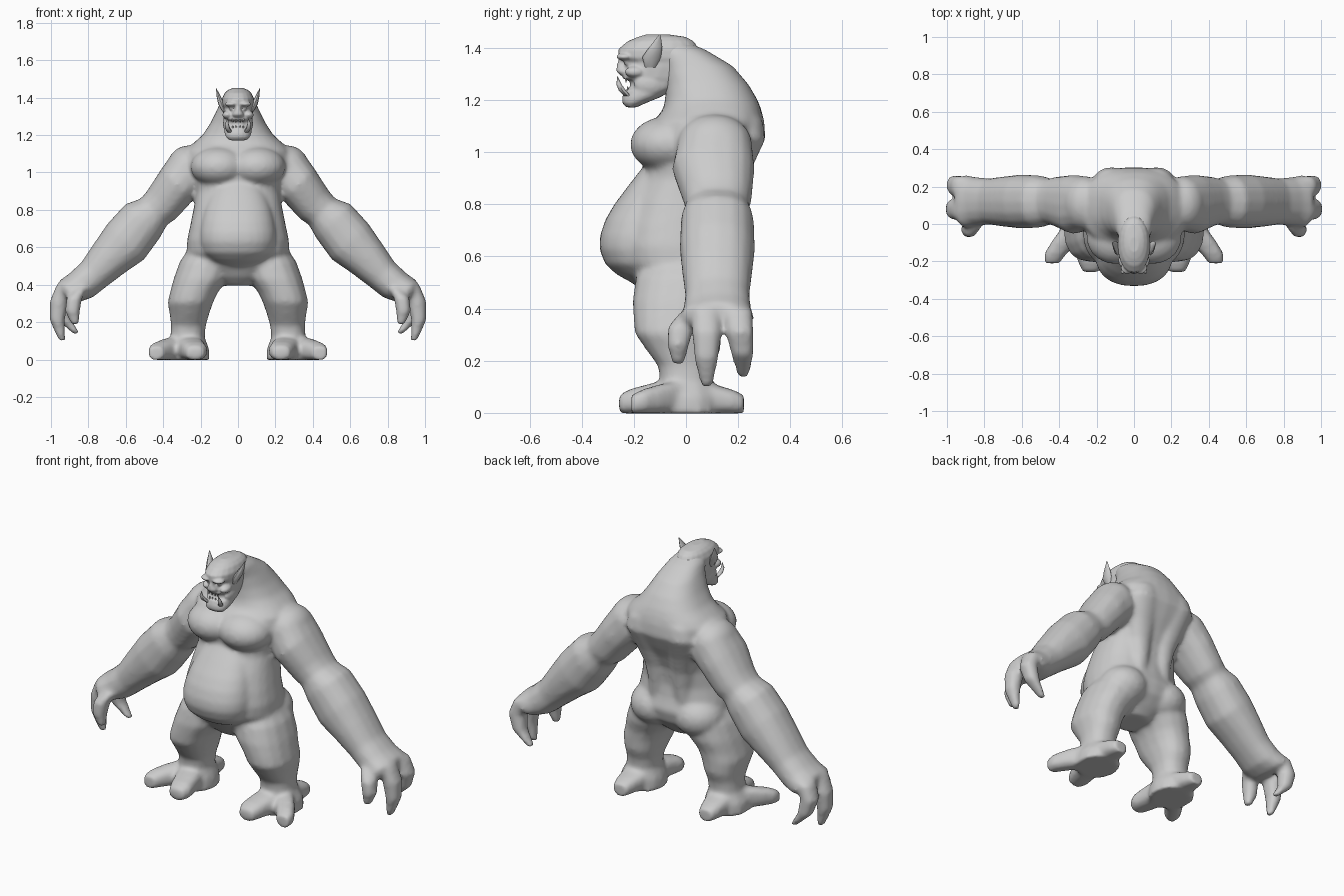
import bpy, bmesh, math
from mathutils import Vector, Matrix

X, Y, Z = Vector((1, 0, 0)), Vector((0, 1, 0)), Vector((0, 0, 1))
ARM = Vector((0.71, 0, 0.70))  # across the sloping arm

skin = bpy.data.materials.new("grey_skin")
skin.diffuse_color = (0.6, 0.6, 0.6, 1)


def loft(bm, rings, u=X, v=Y, mirror=True, n=16, power=2.3):
    """Closed tube through rings (x, y, z, half_u, half_v)."""
    for side in ((1, -1) if mirror else (1,)):
        loops = []
        for x, y, z, ru, rv in rings:
            loop = []
            for i in range(n):
                a = 2 * math.pi * i / n
                c, s = math.cos(a), math.sin(a)
                p = Vector((x, y, z))
                p += u * ru * math.copysign(abs(c) ** (2 / power), c)
                p += v * rv * math.copysign(abs(s) ** (2 / power), s)
                loop.append(bm.verts.new((p.x * side, p.y, p.z)))
            loops.append(loop)
        for a, b in zip(loops, loops[1:]):
            for i in range(n):
                j = (i + 1) % n
                bm.faces.new((a[i], a[j], b[j], b[i]))
        bm.faces.new(loops[0])
        bm.faces.new(loops[-1])


def blob(bm, centre, radii, mirror=True):
    """Ellipsoid muscle mass."""
    for side in ((1, -1) if mirror else (1,)):
        m = Matrix.Translation((centre[0] * side, centre[1], centre[2]))
        m = m @ Matrix.Diagonal((*radii, 1))
        bmesh.ops.create_uvsphere(bm, u_segments=20, v_segments=12, radius=1, matrix=m)


def column(sections):
    """Sections (z, half_width, front_y, back_y) turned into rings."""
    return [(0, (f + b) / 2, z, w, (b - f) / 2) for z, w, f, b in sections]


def finish(name, bm, voxel=0, smooth=4):
    bmesh.ops.recalc_face_normals(bm, faces=bm.faces[:])
    me = bpy.data.meshes.new(name)
    bm.to_mesh(me)
    bm.free()
    me.materials.append(skin)
    ob = bpy.data.objects.new(name, me)
    bpy.context.collection.objects.link(ob)
    if voxel:  # fuse overlapping masses into one skin
        r = ob.modifiers.new("fuse", 'REMESH')
        r.mode = 'VOXEL'
        r.voxel_size = voxel
        r.use_smooth_shade = True
        s = ob.modifiers.new("soften", 'SMOOTH')
        s.factor = 0.5
        s.iterations = smooth
    else:
        bpy.ops.object.select_all(action='DESELECT')
        ob.select_set(True)
        bpy.context.view_layer.objects.active = ob
        bpy.ops.object.shade_smooth_by_angle(angle=math.radians(50))
    return ob


# ---- body: torso, limbs, hands and feet fused together
bm = bmesh.new()
loft(bm, column([
    (0.395, 0.09, -0.11, 0.08), (0.44, 0.15, -0.16, 0.13),
    (0.50, 0.23, -0.20, 0.185), (0.57, 0.275, -0.25, 0.205),
    (0.64, 0.272, -0.26, 0.185), (0.72, 0.255, -0.245, 0.175),
    (0.82, 0.235, -0.21, 0.19), (0.90, 0.225, -0.17, 0.225),
    (0.97, 0.24, -0.16, 0.265), (1.05, 0.275, -0.165, 0.305),
    (1.12, 0.275, -0.125, 0.30), (1.16, 0.235, -0.09, 0.29),
    (1.20, 0.19, -0.08, 0.275), (1.26, 0.15, -0.08, 0.24),
    (1.33, 0.115, -0.09, 0.18), (1.39, 0.088, -0.12, 0.08),
    (1.43, 0.05, -0.14, -0.01)]), mirror=False, n=28, power=2.4)
# belly
loft(bm, column([
    (0.495, 0.09, -0.20, 0), (0.53, 0.15, -0.265, 0), (0.57, 0.19, -0.31, 0),
    (0.63, 0.205, -0.333, 0), (0.68, 0.205, -0.33, 0), (0.74, 0.195, -0.31, 0),
    (0.80, 0.18, -0.275, 0), (0.88, 0.15, -0.215, 0),
    (0.95, 0.11, -0.16, 0)]), mirror=False, n=28, power=2.3)
# broad chest, shoulder caps and buttocks
blob(bm, (0.10, -0.07, 1.03), (0.155, 0.145, 0.108))
blob(bm, (0.265, 0.11, 1.03), (0.115, 0.145, 0.115))
blob(bm, (0.14, 0.07, 0.54), (0.145, 0.145, 0.12))
# ridges either side of the spine
loft(bm, [(0.085, 0.13, 0.58, 0.05, 0.05), (0.08, 0.135, 0.72, 0.06, 0.06),
          (0.085, 0.15, 0.82, 0.07, 0.06), (0.10, 0.185, 0.92, 0.085, 0.06),
          (0.12, 0.235, 1.05, 0.10, 0.07), (0.11, 0.23, 1.12, 0.09, 0.065),
          (0.07, 0.19, 1.20, 0.06, 0.06)], power=2)
# arms
loft(bm, [
    (0.17, 0.11, 1.06, 0.10, 0.12), (0.25, 0.11, 1.02, 0.132, 0.145),
    (0.325, 0.105, 0.935, 0.12, 0.158), (0.41, 0.12, 0.825, 0.108, 0.133),
    (0.45, 0.12, 0.79, 0.10, 0.123), (0.51, 0.12, 0.74, 0.13, 0.14),
    (0.60, 0.12, 0.63, 0.138, 0.145), (0.69, 0.12, 0.54, 0.114, 0.135),
    (0.77, 0.12, 0.455, 0.094, 0.124), (0.84, 0.12, 0.395, 0.09, 0.13),
    (0.90, 0.12, 0.365, 0.08, 0.142), (0.925, 0.12, 0.345, 0.05, 0.12)], u=ARM)
# fingers and thumb
loft(bm, [(0.92, 0.075, 0.40, 0.05, 0.055), (0.957, 0.08, 0.31, 0.05, 0.057),
          (0.967, 0.078, 0.21, 0.04, 0.046), (0.94, 0.08, 0.10, 0.018, 0.022)])
loft(bm, [(0.92, 0.195, 0.40, 0.05, 0.06), (0.957, 0.207, 0.31, 0.048, 0.053),
          (0.935, 0.217, 0.22, 0.04, 0.043), (0.86, 0.22, 0.135, 0.018, 0.022)])
loft(bm, [(0.84, 0.03, 0.38, 0.04, 0.06), (0.875, -0.02, 0.33, 0.042, 0.05),
          (0.885, -0.03, 0.26, 0.04, 0.042), (0.87, -0.03, 0.185, 0.02, 0.022)])
# legs
loft(bm, [
    (0.13, 0.00, 0.60, 0.13, 0.15), (0.17, -0.01, 0.52, 0.143, 0.182),
    (0.20, -0.02, 0.43, 0.145, 0.186), (0.235, -0.03, 0.36, 0.128, 0.172),
    (0.255, -0.03, 0.305, 0.122, 0.167), (0.26, -0.01, 0.24, 0.105, 0.142),
    (0.265, 0.00, 0.18, 0.093, 0.107), (0.27, 0.00, 0.12, 0.092, 0.10),
    (0.275, 0.00, 0.06, 0.12, 0.12), (0.275, 0.00, -0.003, 0.125, 0.125)])
# toes and heel spur
foot = dict(u=X, v=Z, power=2.7)
loft(bm, [(0.27, 0.00, 0.065, 0.08, 0.068), (0.25, -0.12, 0.057, 0.075, 0.06),
          (0.23, -0.21, 0.045, 0.067, 0.048), (0.23, -0.257, 0.034, 0.045, 0.036)], **foot)
loft(bm, [(0.30, 0.00, 0.065, 0.07, 0.068), (0.37, -0.09, 0.055, 0.068, 0.058),
          (0.42, -0.16, 0.045, 0.060, 0.048), (0.44, -0.21, 0.034, 0.04, 0.036)], **foot)
loft(bm, [(0.27, 0.00, 0.065, 0.08, 0.068), (0.275, 0.10, 0.055, 0.078, 0.058),
          (0.28, 0.18, 0.043, 0.060, 0.046), (0.28, 0.222, 0.034, 0.045, 0.036)], **foot)
finish("body", bm, voxel=0.013, smooth=7)

# ---- head: skull with brow, open mouth and heavy jaw
bm = bmesh.new()
loft(bm, column([
    (1.172, 0.045, -0.23, -0.19), (1.19, 0.064, -0.245, -0.15),
    (1.21, 0.072, -0.245, -0.10), (1.238, 0.075, -0.235, -0.05),
    (1.247, 0.072, -0.215, -0.03), (1.272, 0.074, -0.215, 0.00),
    (1.284, 0.078, -0.245, 0.02), (1.325, 0.082, -0.237, 0.05),
    (1.345, 0.082, -0.235, 0.06), (1.362, 0.087, -0.26, 0.06),
    (1.395, 0.086, -0.26, 0.05), (1.425, 0.072, -0.225, 0.03),
    (1.442, 0.052, -0.185, 0.0), (1.452, 0.025, -0.15, -0.07)]),
    mirror=False, n=20, power=2.2)
loft(bm, [(0, -0.225, 1.37, 0.014, 0.03), (0, -0.235, 1.335, 0.018, 0.03),
          (0, -0.238, 1.31, 0.032, 0.03), (0, -0.233, 1.296, 0.026, 0.02)],
     mirror=False)                                      # nose
blob(bm, (0.036, -0.235, 1.366), (0.036, 0.032, 0.014))  # brow
blob(bm, (0.056, -0.195, 1.308), (0.028, 0.04, 0.022))   # cheekbones
blob(bm, (0.036, -0.225, 1.342), (0.013, 0.013, 0.010))  # eyeballs
blob(bm, (0.055, -0.14, 1.26), (0.025, 0.06, 0.045))     # jaw muscles
finish("head", bm, voxel=0.006, smooth=4)

# ---- pointed ears
bm = bmesh.new()
loft(bm, [(0.072, -0.135, 1.325, 0.012, 0.022), (0.088, -0.132, 1.365, 0.018, 0.036),
          (0.103, -0.115, 1.405, 0.011, 0.024), (0.117, -0.10, 1.452, 0.001, 0.002)], n=8)
finish("ears", bm)

# ---- tusks rising from the lower jaw
bm = bmesh.new()
loft(bm, [(0.042, -0.222, 1.215, 0.014, 0.014), (0.055, -0.243, 1.235, 0.014, 0.014),
          (0.060, -0.257, 1.260, 0.010, 0.010), (0.054, -0.263, 1.290, 0.001, 0.001)],
     n=8, power=2)
finish("tusks", bm)

# ---- small teeth in the upper and lower jaw
bm = bmesh.new()
for x in (0.010, 0.028):
    loft(bm, [(x, -0.230, 1.288, 0.007, 0.006), (x, -0.230, 1.267, 0.002, 0.002)], n=6)
    loft(bm, [(x, -0.222, 1.232, 0.006, 0.006), (x, -0.224, 1.252, 0.002, 0.002)], n=6)
finish("teeth", bm)
